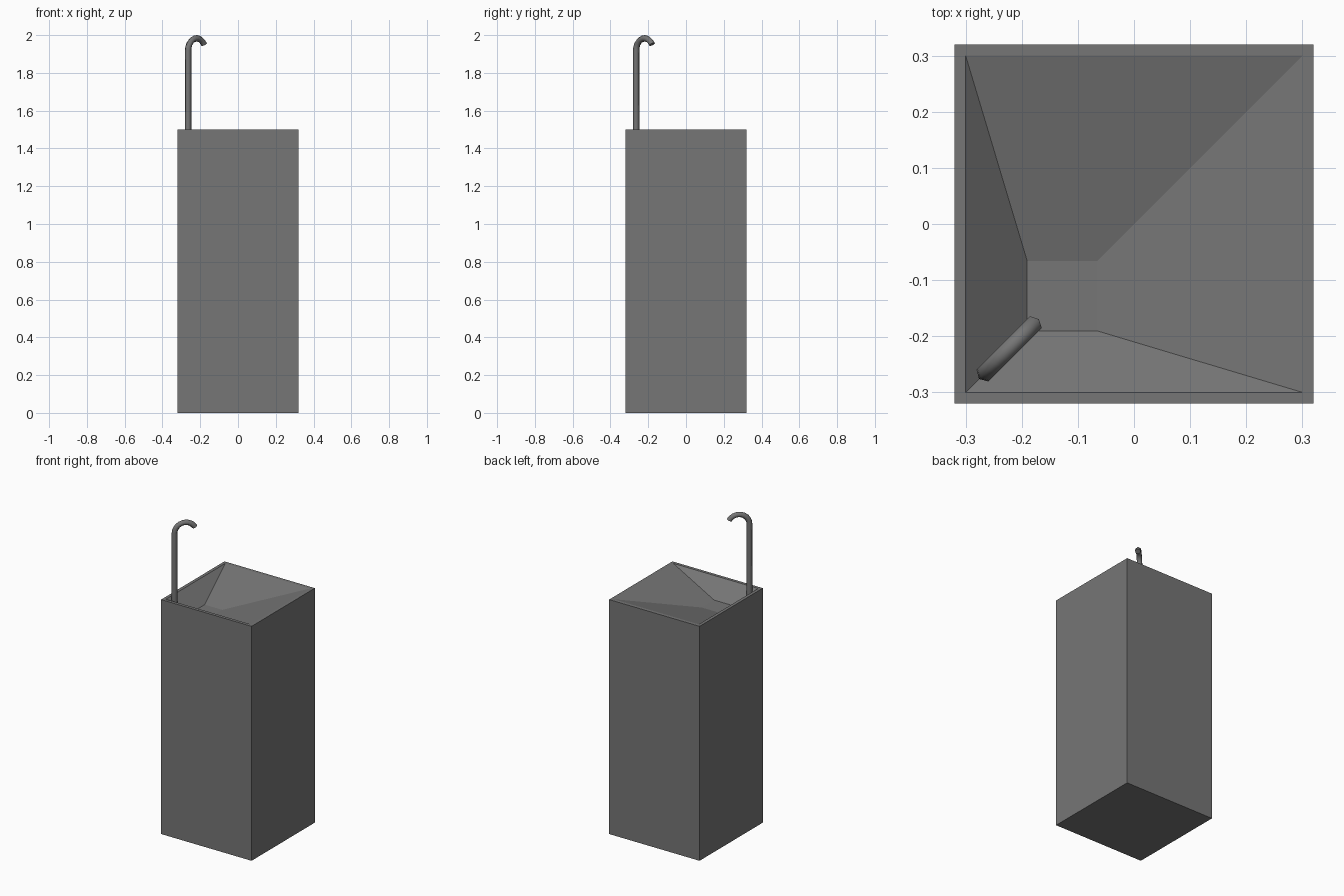
import bpy, bmesh, math
from mathutils import Vector

if "Cube" in bpy.data.objects:
    bpy.data.objects.remove(bpy.data.objects["Cube"])

# Shared dark grey finish
dark_grey = bpy.data.materials.new("dark_grey")
dark_grey.diffuse_color = (0.18, 0.18, 0.18, 1)
dark_grey.use_nodes = True
dark_grey.node_tree.nodes["Principled BSDF"].inputs["Base Color"].default_value = dark_grey.diffuse_color


def make_object(name, bm):
    bmesh.ops.recalc_face_normals(bm, faces=bm.faces)
    mesh = bpy.data.meshes.new(name)
    bm.to_mesh(mesh)
    bm.free()
    mesh.materials.append(dark_grey)
    obj = bpy.data.objects.new(name, mesh)
    bpy.context.collection.objects.link(obj)
    return obj


# Pedestal with a faceted basin sunk towards the front left corner
HALF, HEIGHT, RIM, DEPTH = 0.32, 1.5, 0.02, 0.095
FLOOR_CENTRE, FLOOR_HALF = -0.128, 0.0625
bm = bmesh.new()
bmesh.ops.create_cube(bm, size=1)
for v in bm.verts:
    v.co = (v.co.x * 2 * HALF, v.co.y * 2 * HALF, (v.co.z + 0.5) * HEIGHT)
bm.normal_update()
top = max(bm.faces, key=lambda f: f.calc_center_median().z)
bmesh.ops.inset_region(bm, faces=[top], thickness=RIM, use_even_offset=True)
for v in top.verts:
    v.co.x = math.copysign(HALF - RIM, v.co.x)
    v.co.y = math.copysign(HALF - RIM, v.co.y)
bmesh.ops.inset_region(bm, faces=[top], thickness=0.1)
for v in top.verts:
    v.co = (FLOOR_CENTRE + math.copysign(FLOOR_HALF, v.co.x),
            FLOOR_CENTRE + math.copysign(FLOOR_HALF, v.co.y),
            HEIGHT - DEPTH)
make_object("basin_pedestal", bm)

# Hexagonal spout: straight riser, then a hook bending over the basin diagonal
POS, R, BEND, SIDES, STEPS = -0.264, 0.0172, 0.0636, 6, 10
ZC = 2.0 - BEND - R
diag = Vector((1, 1, 0)).normalized()
side = Vector((1, -1, 0)).normalized()
up = Vector((0, 0, 1))
base = Vector((POS, POS, 0))

# Each station is a ring centre and the outward direction of the bend
stations = [(base + up * 1.45, -diag)]
for i in range(STEPS + 1):
    a = math.radians(150) * i / STEPS
    out = -diag * math.cos(a) + up * math.sin(a)
    stations.append((base + diag * BEND + up * ZC + out * BEND, out))

bm = bmesh.new()
rings = []
for centre, out in stations:
    angles = [2 * math.pi * k / SIDES for k in range(SIDES)]
    rings.append([bm.verts.new(centre + R * (out * math.cos(t) + side * math.sin(t)))
                  for t in angles])
for a, b in zip(rings, rings[1:]):
    for k in range(SIDES):
        n = (k + 1) % SIDES
        bm.faces.new((a[k], a[n], b[n], b[k]))
bm.faces.new(rings[0])
bm.faces.new(rings[-1])
spout = make_object("spout", bm)

bpy.context.view_layer.objects.active = spout
spout.select_set(True)
bpy.ops.object.shade_smooth_by_angle(angle=math.radians(70))
